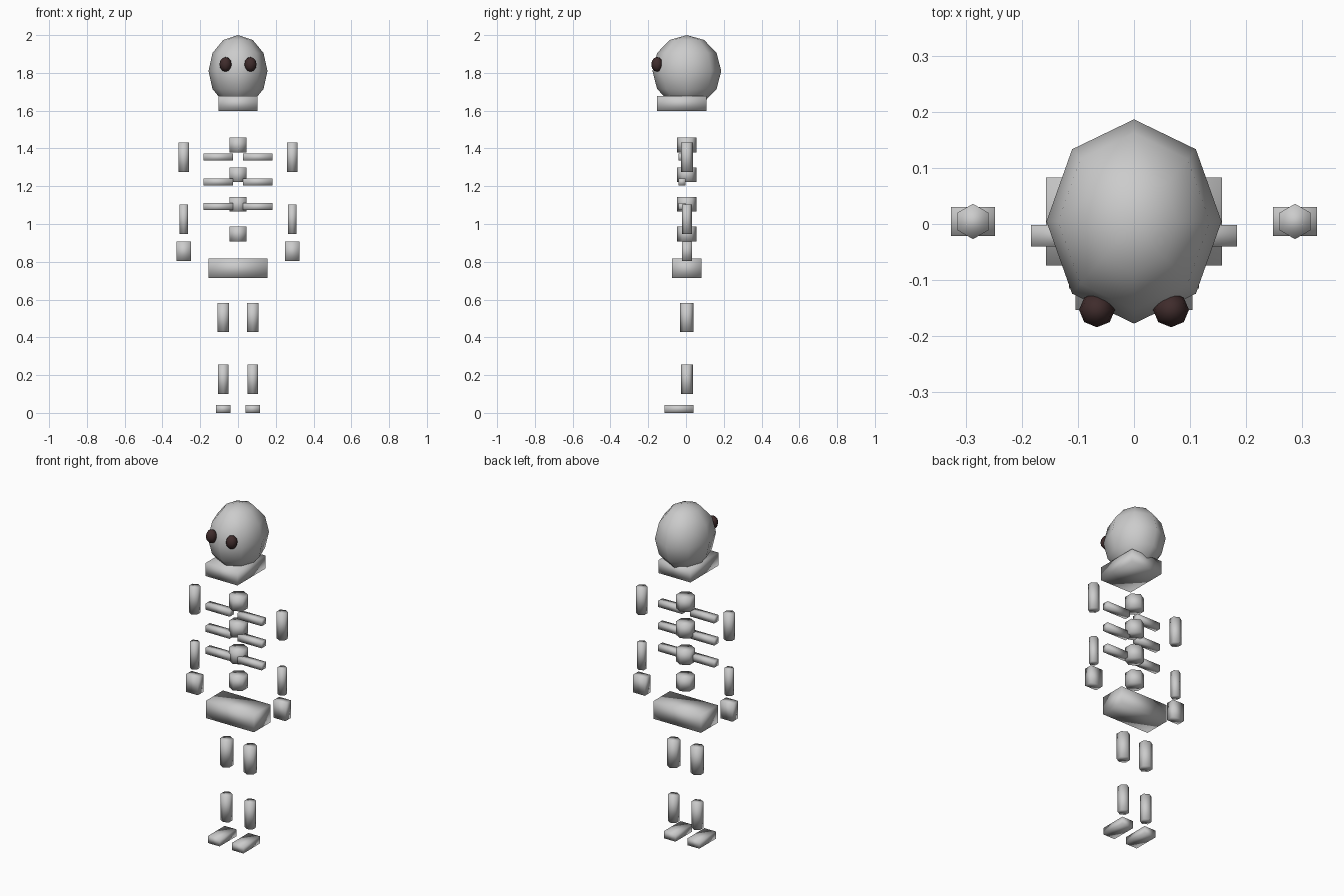
import bpy

if "Cube" in bpy.data.objects:
    bpy.data.objects.remove(bpy.data.objects["Cube"])

Y = 0.0045  # depth of the body axis
dark = bpy.data.materials.new("dark_socket")
dark.diffuse_color = (0.05, 0.025, 0.025, 1)
dark.use_nodes = True
dark.node_tree.nodes["Principled BSDF"].inputs["Base Color"].default_value = dark.diffuse_color


def finish(name, size):
    ob = bpy.context.object
    ob.name = name
    ob.scale = size
    bpy.ops.object.transform_apply(location=False, rotation=False, scale=True)
    bpy.ops.object.shade_smooth()
    return ob


def box(name, center, size):
    bpy.ops.mesh.primitive_cube_add(size=1, location=center)
    return finish(name, size)


def bone(name, x, z0, z1, radius):
    # six-sided prism standing upright
    bpy.ops.mesh.primitive_cylinder_add(vertices=6, radius=1, depth=1,
                                        location=(x, Y, (z0 + z1) / 2))
    return finish(name, (radius, radius, z1 - z0))


def ball(name, center, radii):
    bpy.ops.mesh.primitive_uv_sphere_add(segments=8, ring_count=6, radius=1, location=center)
    return finish(name, radii)


# head
ball("skull", (0, Y, 1.81), (0.156, 0.182, 0.19))
box("jaw", (0, -0.023, 1.638), (0.208, 0.261, 0.078))

# spine
for i in range(4):
    z = 1.418 - 0.157 * i
    bone(f"vertebra_{i + 1}", 0, z - 0.039, z + 0.039, 0.052)

# pelvis
box("pelvis", (0, Y, 0.765), (0.313, 0.157, 0.104))

# paired parts
for side, s in (("left", 1), ("right", -1)):
    eye = ball(f"{side}_eye_socket", (s * 0.066, -0.153, 1.845), (0.032, 0.031, 0.039))
    eye.data.materials.append(dark)
    for i in range(3):
        box(f"{side}_rib_{i + 1}", (s * 0.105, -0.021, 1.354 - 0.131 * i), (0.157, 0.039, 0.037))
    # arm
    bone(f"{side}_upper_arm", s * 0.287, 1.275, 1.431, 0.0315)
    bone(f"{side}_forearm", s * 0.287, 0.946, 1.102, 0.026)
    box(f"{side}_hand", (s * 0.287, Y, 0.856), (0.078, 0.052, 0.104))
    # leg
    bone(f"{side}_thigh", s * 0.078, 0.427, 0.583, 0.0365)
    bone(f"{side}_shin", s * 0.078, 0.1, 0.256, 0.0315)
    box(f"{side}_foot", (s * 0.078, -0.037, 0.021), (0.076, 0.156, 0.042))
